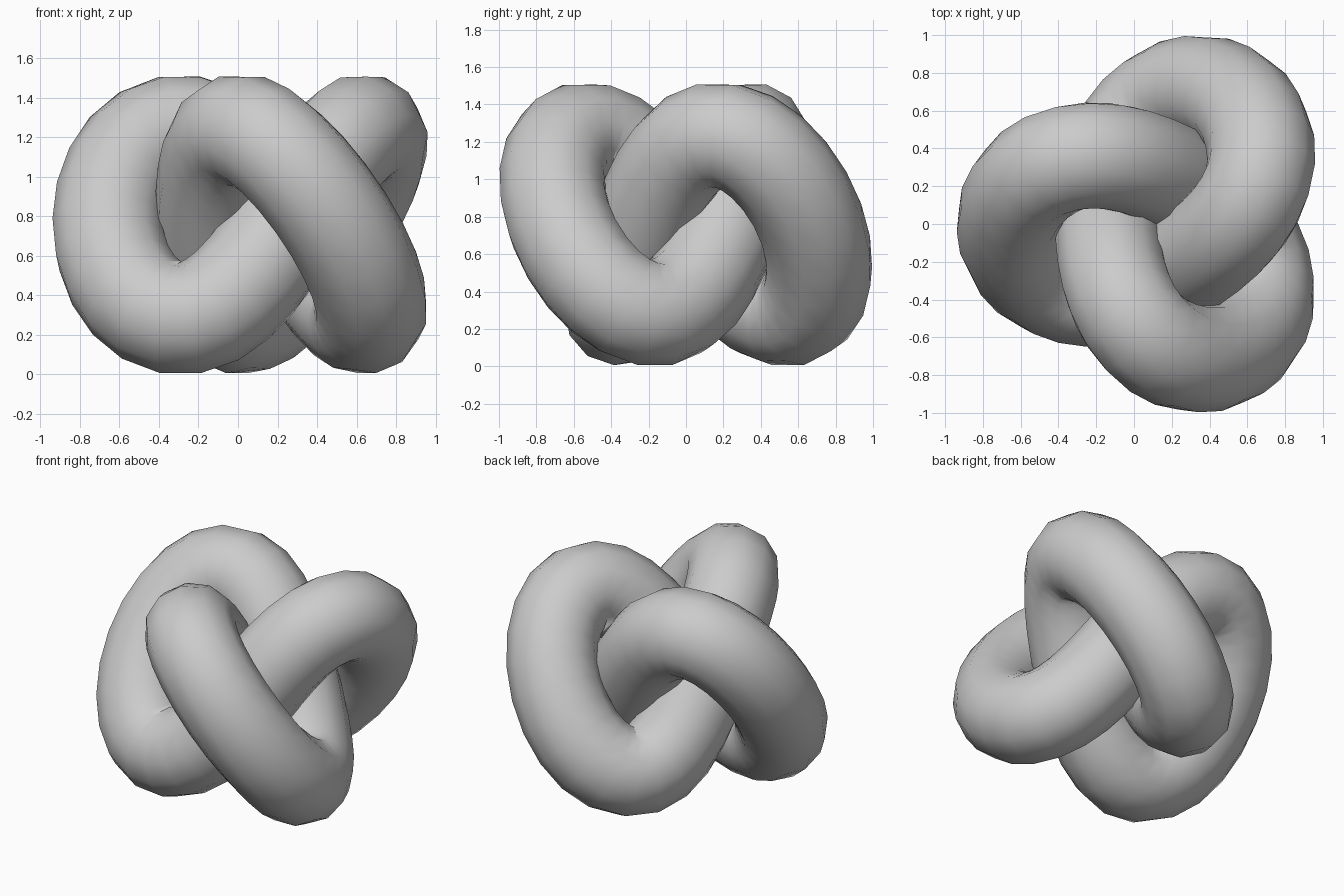
import bpy
from math import sin, cos, pi
from mathutils import Vector

cube = bpy.data.objects.get("Cube")
if cube:
    bpy.data.objects.remove(cube)

SEGMENTS = 66
TUBE, RISE = 0.288, 0.475          # tube radius, height swing of the centre line


def centre(t):
    """Centre line of the trefoil knot, one lobe pointing to -x."""
    a = 2 * t + pi
    out = 0.515 + 0.26 * cos(3 * t)
    side = -0.175 * sin(3 * t)
    return Vector((out * cos(a) - side * sin(a) + 0.12,
                   out * sin(a) + side * cos(a),
                   0.76 - RISE * sin(3 * t)))


# Closed path with a round bevel, twisting as little as possible
path = bpy.data.curves.new("knot_tube", "CURVE")
path.dimensions = "3D"
path.twist_mode = "MINIMUM"
path.bevel_depth = TUBE
path.bevel_resolution = 4
spline = path.splines.new("POLY")
spline.points.add(SEGMENTS - 1)
for i, point in enumerate(spline.points):
    point.co = (*centre(2 * pi * i / SEGMENTS), 1)
spline.use_cyclic_u = True
spline.use_smooth = True

# Turn the path into a smooth mesh tube
knot = bpy.data.objects.new("knot_tube", path)
bpy.context.collection.objects.link(knot)
bpy.ops.object.select_all(action="DESELECT")
knot.select_set(True)
bpy.context.view_layer.objects.active = knot
bpy.ops.object.convert(target="MESH")
bpy.ops.object.shade_smooth()

# Plain light grey
grey = bpy.data.materials.new("light_grey")
grey.use_nodes = True
colour = (0.6, 0.6, 0.6, 1)
grey.diffuse_color = colour
grey.node_tree.nodes["Principled BSDF"].inputs["Base Color"].default_value = colour
bpy.context.object.data.materials.append(grey)
